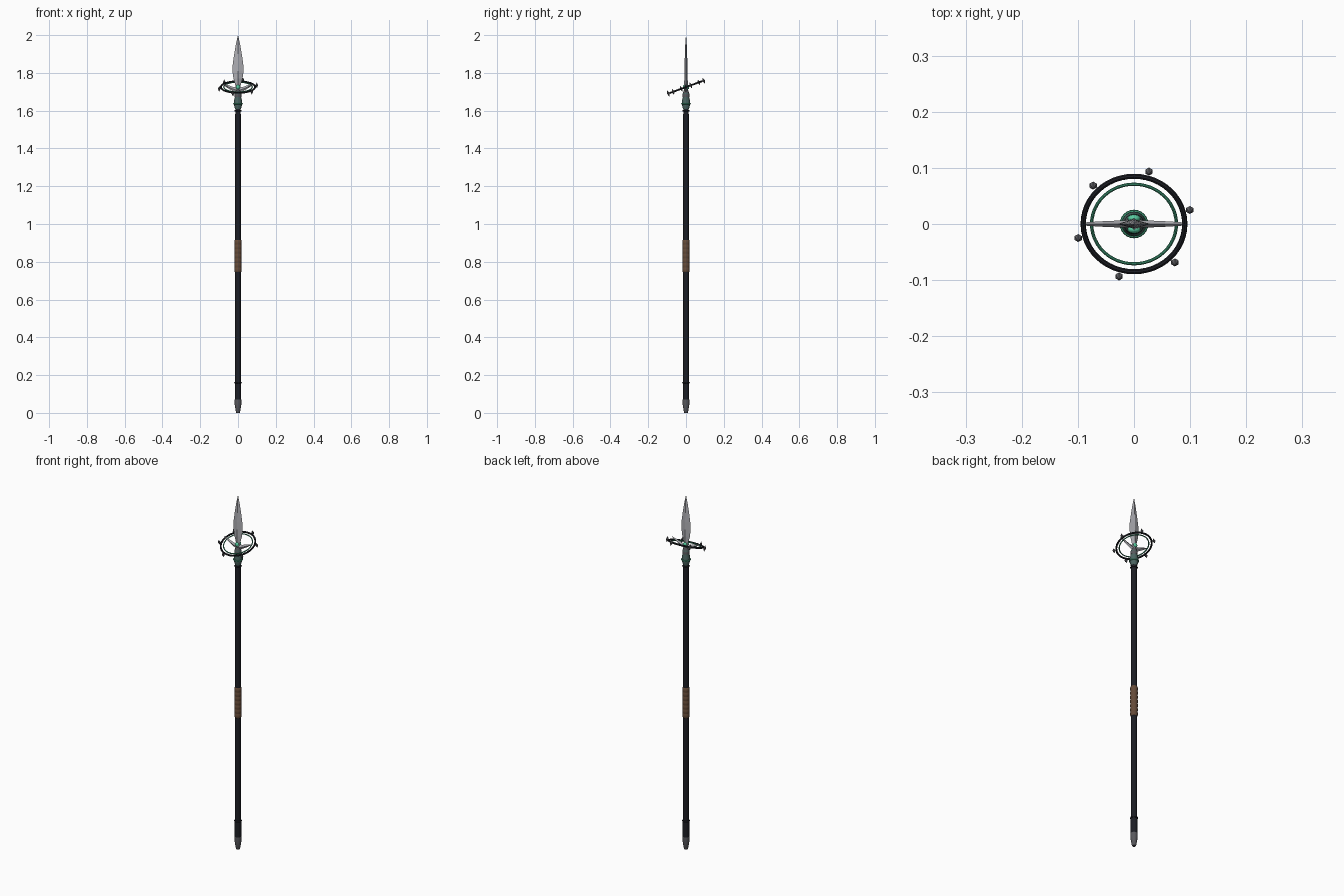
import bpy, bmesh, math
from mathutils import Matrix, Vector

if "Cube" in bpy.data.objects:
    bpy.data.objects.remove(bpy.data.objects["Cube"])


def mat(name, r, g, b):
    m = bpy.data.materials.new(name)
    m.diffuse_color = (r, g, b, 1)
    m.use_nodes = True
    m.node_tree.nodes["Principled BSDF"].inputs["Base Color"].default_value = m.diffuse_color
    return m


BLACK = mat("black_wood", 0.012, 0.013, 0.018)
IRON = mat("dark_iron", 0.1, 0.1, 0.11)
STEEL = mat("steel", 0.42, 0.42, 0.45)
LEATHER = mat("leather", 0.13, 0.07, 0.04)
JADE = mat("jade", 0.05, 0.32, 0.18)
PATINA = mat("patina", 0.07, 0.13, 0.12)
GEM = mat("gem", 0.1, 0.6, 0.35)


def finish(name, bm, material, smooth=True):
    bmesh.ops.recalc_face_normals(bm, faces=bm.faces)
    me = bpy.data.meshes.new(name)
    bm.to_mesh(me)
    bm.free()
    me.materials.append(material)
    ob = bpy.data.objects.new(name, me)
    bpy.context.collection.objects.link(ob)
    if smooth:
        bpy.context.view_layer.objects.active = ob
        ob.select_set(True)
        bpy.ops.object.shade_smooth_by_angle(angle=math.radians(35))
        ob.select_set(False)
    return ob


def lathe(name, profile, material, sides=16):
    # profile: (radius, z) pairs, capped at both ends
    bm = bmesh.new()
    rings = [[bm.verts.new((r * math.cos(math.tau * i / sides),
                            r * math.sin(math.tau * i / sides), z))
              for i in range(sides)] for r, z in profile]
    for a, b in zip(rings, rings[1:]):
        for i in range(sides):
            j = (i + 1) % sides
            bm.faces.new((a[i], a[j], b[j], b[i]))
    bm.faces.new(rings[0][::-1])
    bm.faces.new(rings[-1])
    return finish(name, bm, material)


def torus(name, major, minor, material, matrix, n=48, m=8):
    bm = bmesh.new()
    v = [[bm.verts.new(matrix @ Vector((
        (major + minor * math.cos(math.tau * j / m)) * math.cos(math.tau * i / n),
        (major + minor * math.cos(math.tau * j / m)) * math.sin(math.tau * i / n),
        minor * math.sin(math.tau * j / m)))) for j in range(m)] for i in range(n)]
    for i in range(n):
        for j in range(m):
            k, l = (i + 1) % n, (j + 1) % m
            bm.faces.new((v[i][j], v[k][j], v[k][l], v[i][l]))
    return finish(name, bm, material)


def diamond_loft(name, sections, material):
    # sections: (centre, half-width vector, half-thickness in y)
    bm = bmesh.new()
    rings = []
    for c, w, t in sections:
        c, w, d = Vector(c), Vector(w), Vector((0, t, 0))
        rings.append([bm.verts.new(p) for p in (c + w, c + d, c - w, c - d)])
    for a, b in zip(rings, rings[1:]):
        for i in range(4):
            j = (i + 1) % 4
            bm.faces.new((a[i], a[j], b[j], b[i]))
    bm.faces.new(rings[0])
    bm.faces.new(rings[-1])
    return finish(name, bm, material, smooth=False)


# Shaft, butt cap and bands
lathe("shaft", [(0.0155, 0.06), (0.0155, 1.0), (0.0145, 1.62)], BLACK)
lathe("butt_sleeve", [(0.017, 0.07), (0.017, 0.16)], BLACK)
lathe("butt_cap", [(0.009, 0), (0.011, 0.005), (0.018, 0.045), (0.018, 0.072)], IRON)
for name, z, r in (("butt_band", 0.16, 0.0165), ("neck_band", 1.6, 0.0155)):
    torus(name, r, 0.004, BLACK, Matrix.Translation((0, 0, z)), 20)

# Wrapped leather grip
grip = [(0.016, 0.745)]
for i in range(7):
    z = 0.747 + i * 0.024
    grip += [(0.0175, z), (0.0193, z + 0.006), (0.0193, z + 0.017), (0.0175, z + 0.023)]
lathe("leather_grip", grip + [(0.016, 0.916)], LEATHER)

# Socket under the blade
lathe("socket", [(0.016, 1.61), (0.021, 1.63), (0.022, 1.65), (0.017, 1.67),
                 (0.018, 1.69), (0.012, 1.70)], PATINA)
torus("socket_ring", 0.022, 0.0035, JADE, Matrix.Translation((0, 0, 1.637)), 24)
lathe("socket_throat", [(0.018, 1.672), (0.0185, 1.685), (0.011, 1.71)], IRON)

# Leaf-shaped blade with central ridge
leaf = [(1.685, 0.012, 0.010), (1.735, 0.014, 0.010), (1.77, 0.024, 0.009), (1.81, 0.0295, 0.008),
        (1.85, 0.0275, 0.0075), (1.90, 0.020, 0.006), (1.95, 0.0115, 0.004), (2.0, 0.0004, 0.0004)]
diamond_loft("blade", [((0, 0, z), (w, 0, 0), t) for z, w, t in leaf], STEEL)

# Side wings holding the rings
for s, side in ((-1, "left"), (1, "right")):
    diamond_loft(side + "_wing", [((s * x, 0, z), (0, 0, h), t) for x, z, h, t in (
        (0.006, 1.708, 0.014, 0.007), (0.03, 1.716, 0.011, 0.006),
        (0.055, 1.728, 0.008, 0.005), (0.086, 1.742, 0.001, 0.003))], STEEL)

# Gem on each face
for y, side in ((-0.01, "front"), (0.01, "back")):
    bm = bmesh.new()
    bmesh.ops.create_uvsphere(bm, u_segments=12, v_segments=8, radius=0.012,
                              matrix=Matrix.Translation((0, y, 1.725)) @ Matrix.Diagonal((1, 0.6, 1, 1)))
    finish(side + "_gem", bm, GEM)

# Tilted double ring with six pointed studs
tilt = Matrix.Translation((0, 0, 1.725)) @ Matrix.Rotation(math.radians(20), 4, 'X')
torus("outer_ring", 0.0905, 0.0048, BLACK, tilt)
torus("inner_ring", 0.0755, 0.003, JADE, tilt)
for k in range(6):
    a = math.radians(15 + 60 * k)
    place = tilt @ Matrix.Translation((0.103 * math.cos(a), 0.103 * math.sin(a), 0))
    bm = bmesh.new()
    for sgn in (1, -1):
        bmesh.ops.create_cone(bm, cap_ends=False, segments=6, radius1=0.0075, radius2=0.0005,
                              depth=0.016, matrix=place @ Matrix.Diagonal((1, 1, sgn, 1))
                              @ Matrix.Translation((0, 0, 0.008)))
    bmesh.ops.remove_doubles(bm, verts=bm.verts, dist=0.0001)
    finish("stud_%d" % k, bm, IRON, smooth=False)
